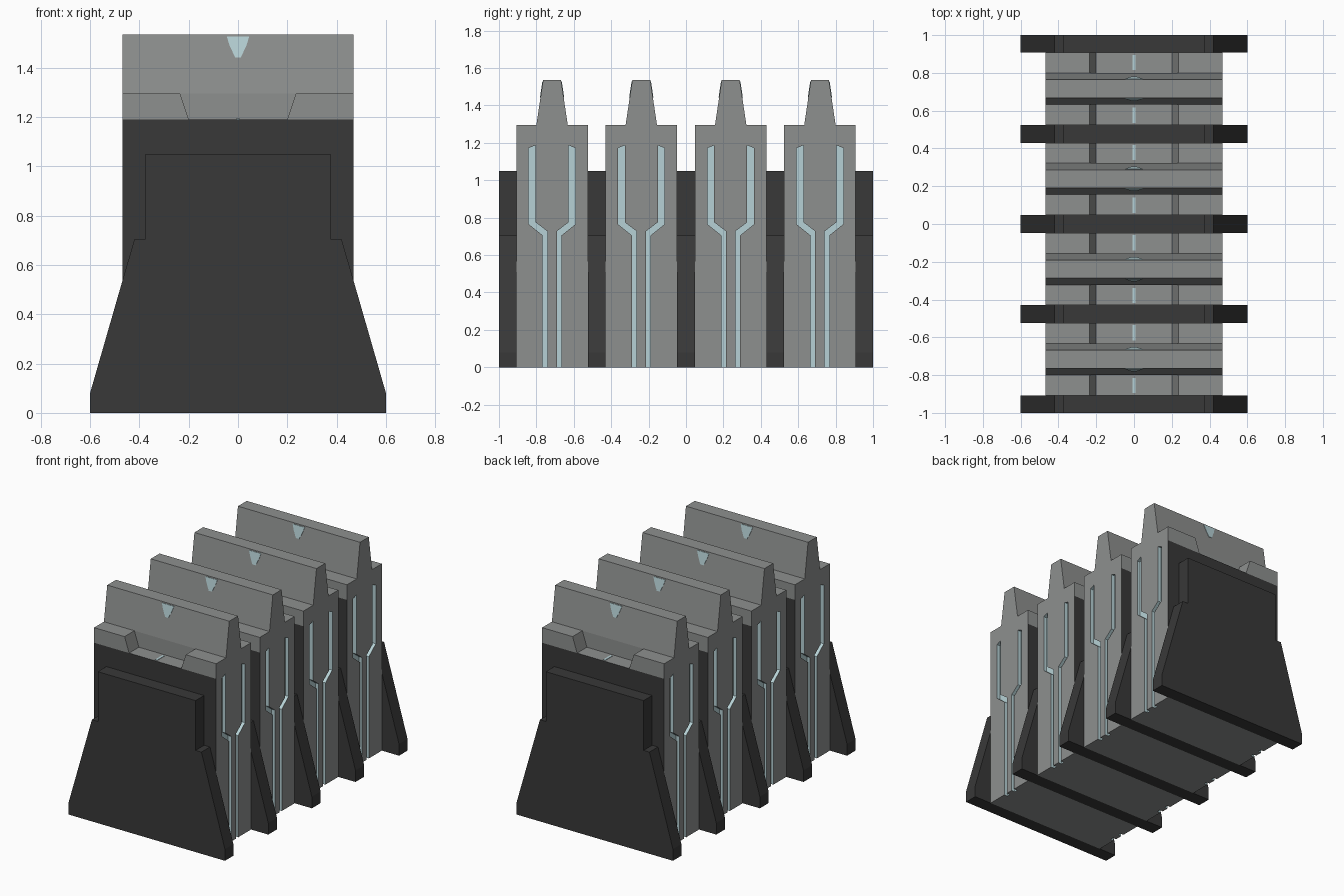
import bpy, bmesh
from mathutils import Vector

if "Cube" in bpy.data.objects:
    bpy.data.objects.remove(bpy.data.objects["Cube"])


def material(name, rgb):
    m = bpy.data.materials.new(name)
    m.diffuse_color = (*rgb, 1)
    m.use_nodes = True
    m.node_tree.nodes["Principled BSDF"].inputs["Base Color"].default_value = m.diffuse_color
    return m


GREY = material("concrete grey", (0.27, 0.28, 0.275))
DARK = material("dark metal", (0.04, 0.04, 0.04))
BLUE = material("pale blue glow", (0.47, 0.64, 0.67))
MATS = [GREY, DARK, BLUE]


def add(name, mesh):
    ob = bpy.data.objects.new(name, mesh)
    bpy.context.collection.objects.link(ob)
    return ob


def prisms(name, parts, mat):
    """parts: (list of 3D outline points, extrusion vector)"""
    bm = bmesh.new()
    for pts, vec in parts:
        f = bm.faces.new([bm.verts.new(p) for p in pts])
        ext = bmesh.ops.extrude_face_region(bm, geom=[f], use_keep_orig=True)
        vs = [g for g in ext["geom"] if isinstance(g, bmesh.types.BMVert)]
        bmesh.ops.translate(bm, verts=vs, vec=Vector(vec))
    bmesh.ops.recalc_face_normals(bm, faces=bm.faces)
    me = bpy.data.meshes.new(name)
    for m in MATS:
        me.materials.append(m)
    for f in bm.faces:
        f.material_index = mat
    bm.to_mesh(me)
    bm.free()
    return add(name, me)


def mirrored(half):
    return half + [(-a, b) for a, b in reversed(half)]


# dark dividing ribs
rib = mirrored([(0.6, 0), (0.6, 0.08), (0.42, 0.705), (0.375, 0.705), (0.375, 1.05)])
for i, (y0, y1) in enumerate([(-1, -0.907), (-0.525, -0.43), (-0.048, 0.048),
                              (0.43, 0.525), (0.907, 1)]):
    prisms(f"rib_{i + 1}", [([(x, y0, z) for x, z in rib], (0, y1 - y0, 0))], 1)

# wall block: stepped profile with a tapered ridge, run along x
W, FLOOR, SHOULDER, TOP = 0.191, 1.19, 1.295, 1.535
RB, RT, HX = 0.084, 0.048, 0.468
wall = mirrored([(W, 0), (W, FLOOR), (W, SHOULDER), (RB, SHOULDER), (RT, TOP)])
block = prisms("wall_block_1", [([(-HX, y, z) for y, z in wall], (2 * HX, 0, 0))], 0)
for f in block.data.polygons:          # lower outer faces are dark
    if abs(f.normal.y) > 0.9 and f.center.z < FLOOR and abs(f.center.y) > 0.18:
        f.material_index = 1

# shoulder notches
notch = mirrored([(0.2, FLOOR), (0.251, SHOULDER + 0.05)])
notches = prisms("notch_cutter",
                 [([(x, s * RB, z) for x, z in notch], (0, s * 0.2, 0)) for s in (-1, 1)], 0)

# glowing side channels
channel = [(0.025, -0.05), (0.05, -0.05), (0.05, 0.705), (0.125, 0.765), (0.125, 1.172),
           (0.088, 1.187), (0.088, 0.775), (0.025, 0.727)]
DEPTH = 0.025
channels = prisms("channel_cutter",
                  [([(sx * (HX - DEPTH), sy * y, z) for y, z in channel], (sx * 0.1, 0, 0))
                   for sx in (-1, 1) for sy in (-1, 1)], 2)

for cutter in (notches, channels):
    mod = block.modifiers.new(cutter.name, "BOOLEAN")
    mod.operation = "DIFFERENCE"
    mod.solver = "EXACT"
    mod.material_mode = "TRANSFER"
    mod.object = cutter
bpy.context.view_layer.update()
deps = bpy.context.evaluated_depsgraph_get()
cut = bpy.data.meshes.new_from_object(block.evaluated_get(deps))
block.modifiers.clear()
block.data = cut
for cutter in (notches, channels):
    bpy.data.objects.remove(cutter)

# ridge emblems and notch floor lights, thin plates on both sides
shield = mirrored([(0.012, 1.442), (0.034, 1.49), (0.046, 1.527)])
parts = []
for s in (-1, 1):
    slope = lambda z: s * (RB - (z - SHOULDER) / (TOP - SHOULDER) * (RB - RT) - 0.002)
    parts.append(([(x, slope(z), z) for x, z in shield], (0, s * 0.005, 0)))
    parts.append(([(x, s * y, FLOOR - 0.002) for x, y in
                   [(-0.008, 0.1), (0.008, 0.1), (0.008, 0.18), (-0.008, 0.18)]],
                  (0, 0, 0.005)))
lights = prisms("wall_lights_1", parts, 2)

# repeat along y
for i, y in enumerate((-0.716, -0.239, 0.239, 0.716)):
    for src, name in ((block, "wall_block"), (lights, "wall_lights")):
        ob = src if i == 0 else add(f"{name}_{i + 1}", src.data)
        ob.location.y = y
